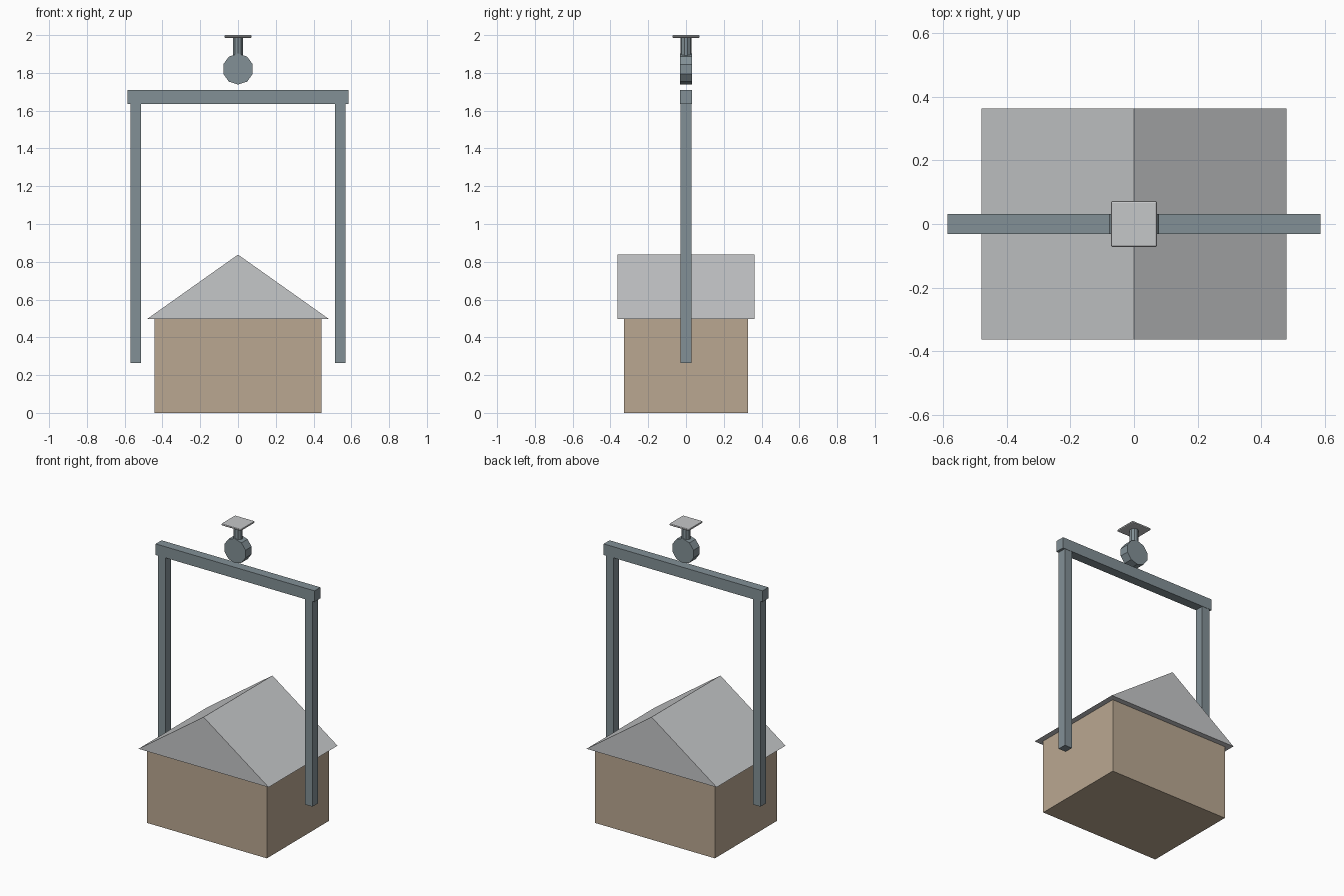
import bpy
import bmesh
from math import pi
from mathutils import Matrix

if "Cube" in bpy.data.objects:
    bpy.data.objects.remove(bpy.data.objects["Cube"], do_unlink=True)


def make_material(name, color):
    mat = bpy.data.materials.new(name)
    mat.use_nodes = True
    mat.diffuse_color = (*color, 1)
    mat.node_tree.nodes["Principled BSDF"].inputs["Base Color"].default_value = (*color, 1)
    return mat


tan = make_material("tan wall", (0.49, 0.39, 0.285))
steel = make_material("blue grey steel", (0.225, 0.28, 0.305))
pale = make_material("pale grey", (0.56, 0.57, 0.58))


def finish(name, bm, mat):
    bmesh.ops.recalc_face_normals(bm, faces=bm.faces)
    mesh = bpy.data.meshes.new(name)
    bm.to_mesh(mesh)
    bm.free()
    mesh.materials.append(mat)
    obj = bpy.data.objects.new(name, mesh)
    bpy.context.collection.objects.link(obj)
    return obj


def box(name, half_x, half_y, z0, z1, mat, x=0):
    bm = bmesh.new()
    place = Matrix.Translation((x, 0, (z0 + z1) / 2))
    size = Matrix.Diagonal((2 * half_x, 2 * half_y, z1 - z0, 1))
    bmesh.ops.create_cube(bm, size=1, matrix=place @ size)
    return finish(name, bm, mat)


def cylinder(name, radius, depth, z, turn, mat):
    bm = bmesh.new()
    bmesh.ops.create_cone(bm, cap_ends=True, segments=10, radius1=radius, radius2=radius,
                          depth=depth, matrix=Matrix.Translation((0, 0, z)) @ turn)
    return finish(name, bm, mat)


# House body
box("house_walls", 0.442, 0.327, 0, 0.498, tan)

# Solid gable roof, ridge running front to back
bm = bmesh.new()
gable = [bm.verts.new((x, -0.363, z)) for x, z in ((-0.48, 0.498), (0.48, 0.498), (0, 0.838))]
face = bm.faces.new(gable)
swept = bmesh.ops.extrude_face_region(bm, geom=[face], use_keep_orig=True)["geom"]
bmesh.ops.translate(bm, vec=(0, 0.726, 0),
                    verts=[v for v in swept if isinstance(v, bmesh.types.BMVert)])
finish("gable_roof", bm, pale)

# Lifting frame
box("frame_beam", 0.586, 0.031, 1.636, 1.71, steel)
for side, x in (("left", 0.542), ("right", -0.542)):
    box(side + "_frame_post", 0.028, 0.029, 0.265, 1.636, steel, x)

# Wheel with a corner at the top, hung from a stem
cylinder("pulley_wheel", 0.082, 0.064, 1.82, Matrix.Rotation(pi / 2, 4, "X"), steel)
cylinder("hanger_stem", 0.029, 0.1, 1.94, Matrix.Identity(4), steel)

# Ceiling plate with softened edges
plate = box("ceiling_plate", 0.073, 0.073, 1.985, 2.0, pale)
bevel = plate.modifiers.new("soft edges", "BEVEL")
bevel.width = 0.007
bevel.segments = 2
